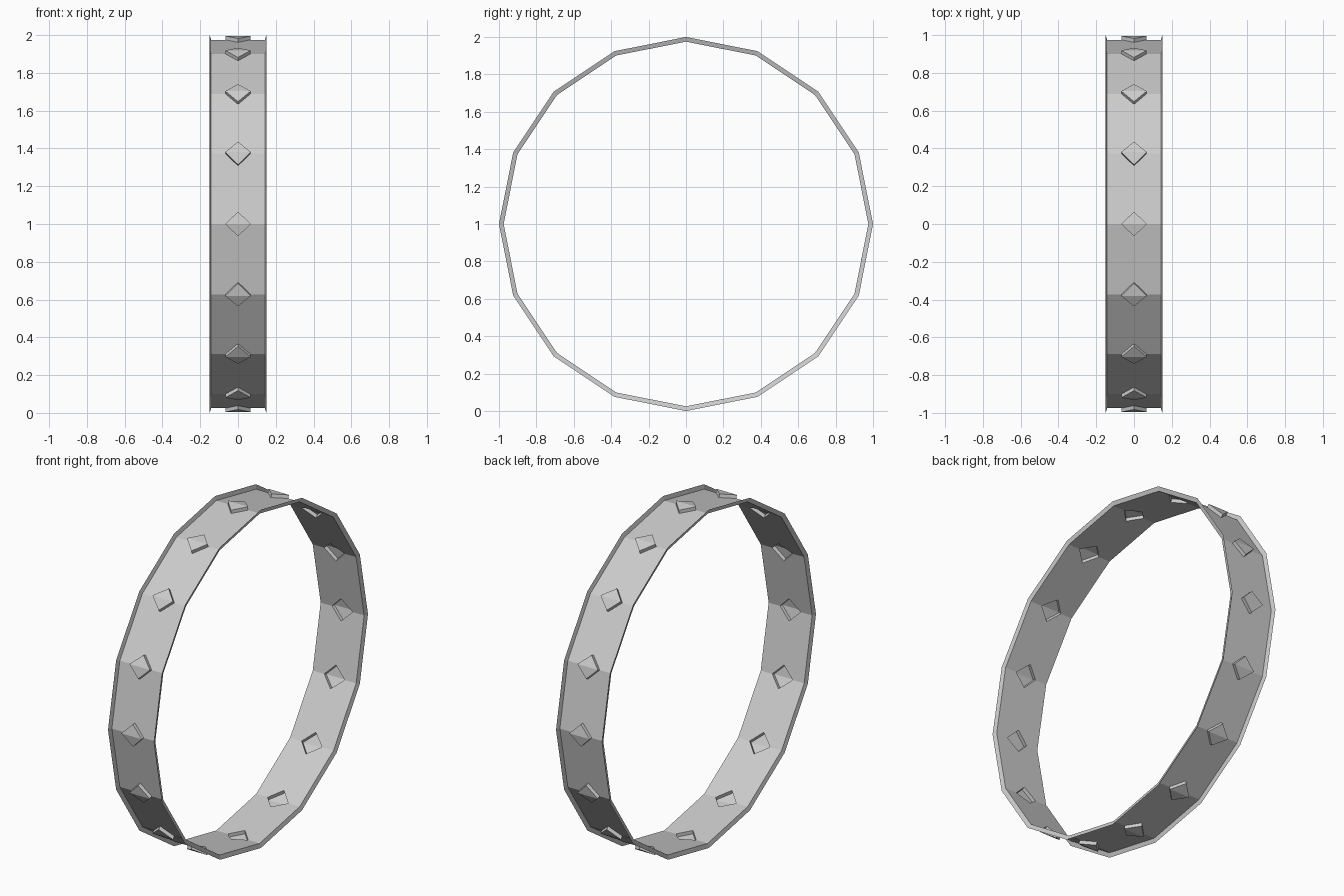
import bpy
import bmesh
import math
from mathutils import Vector

SIDES = 16
BAND_R, RIM_R, STUD_R = 0.975, 1.0, 0.995
BAND_X, RIM_X = 0.142, 0.15
STUD = 0.067          # half diagonal of each diamond

cube = bpy.data.objects.get("Cube")
if cube:
    bpy.data.objects.remove(cube, do_unlink=True)

metal = bpy.data.materials.new("light grey metal")
metal.use_nodes = True
GREY = (0.6, 0.6, 0.6, 1)
metal.diffuse_color = GREY
metal.node_tree.nodes["Principled BSDF"].inputs["Base Color"].default_value = GREY


def corner(i, x, r):
    """Point on a corner line of the ring."""
    a = math.tau * i / SIDES
    return Vector((x, r * math.cos(a), 1 + r * math.sin(a)))


def tip(i, step, r):
    """Diamond tip lying on the panel next to corner i."""
    a, b = corner(i, 0, r), corner(i + step, 0, r)
    return a + (b - a).normalized() * STUD


def make(name, polygons):
    bm = bmesh.new()
    for points in polygons:
        bm.faces.new([bm.verts.new(p) for p in points])
    bmesh.ops.remove_doubles(bm, verts=bm.verts, dist=0.0001)
    mesh = bpy.data.meshes.new(name)
    bm.to_mesh(mesh)
    bm.free()
    mesh.materials.append(metal)
    obj = bpy.data.objects.new(name, mesh)
    bpy.context.collection.objects.link(obj)
    return obj


# Flat panels with half a diamond cut from each end
band = []
for i in range(SIDES):
    j = i + 1
    band.append([corner(i, -BAND_X, BAND_R), corner(i, -STUD, BAND_R),
                 tip(i, 1, BAND_R), corner(i, STUD, BAND_R),
                 corner(i, BAND_X, BAND_R), corner(j, BAND_X, BAND_R),
                 corner(j, STUD, BAND_R), tip(j, -1, BAND_R),
                 corner(j, -STUD, BAND_R), corner(j, -BAND_X, BAND_R)])
make("band", band)

# Thin flared lips along both edges
for name, side in (("left_rim", 1), ("right_rim", -1)):
    rim = []
    for i in range(SIDES):
        quad = [corner(i, side * BAND_X, BAND_R), corner(i, side * RIM_X, RIM_R),
                corner(i + 1, side * RIM_X, RIM_R), corner(i + 1, side * BAND_X, BAND_R)]
        rim.append(quad[::side])
    make(name, rim)

# Embossed diamonds, folded over the corners and hollow from inside
studs = []
for i in range(SIDES):
    for step in (1, -1):
        low, high = ([corner(i, -STUD, r), tip(i, step, r), corner(i, STUD, r)]
                     for r in (BAND_R, STUD_R))
        studs.append(high[::-step])
        for k in (0, 1):
            wall = [low[k], low[k + 1], high[k + 1], high[k]]
            studs.append(wall[::-step])
make("diamond_studs", studs)

# Consistent facing: every sheet faces away from the ring axis
for name in ("band", "left_rim", "right_rim", "diamond_studs"):
    mesh = bpy.data.objects[name].data
    bm = bmesh.new()
    bm.from_mesh(mesh)
    bm.normal_update()
    for f in bm.faces:
        c = f.calc_center_median()
        if f.normal.dot(Vector((0, c.y, c.z - 1))) < 0 and name in ("band", "diamond_studs"):
            f.normal_flip()
    bm.to_mesh(mesh)
    bm.free()
